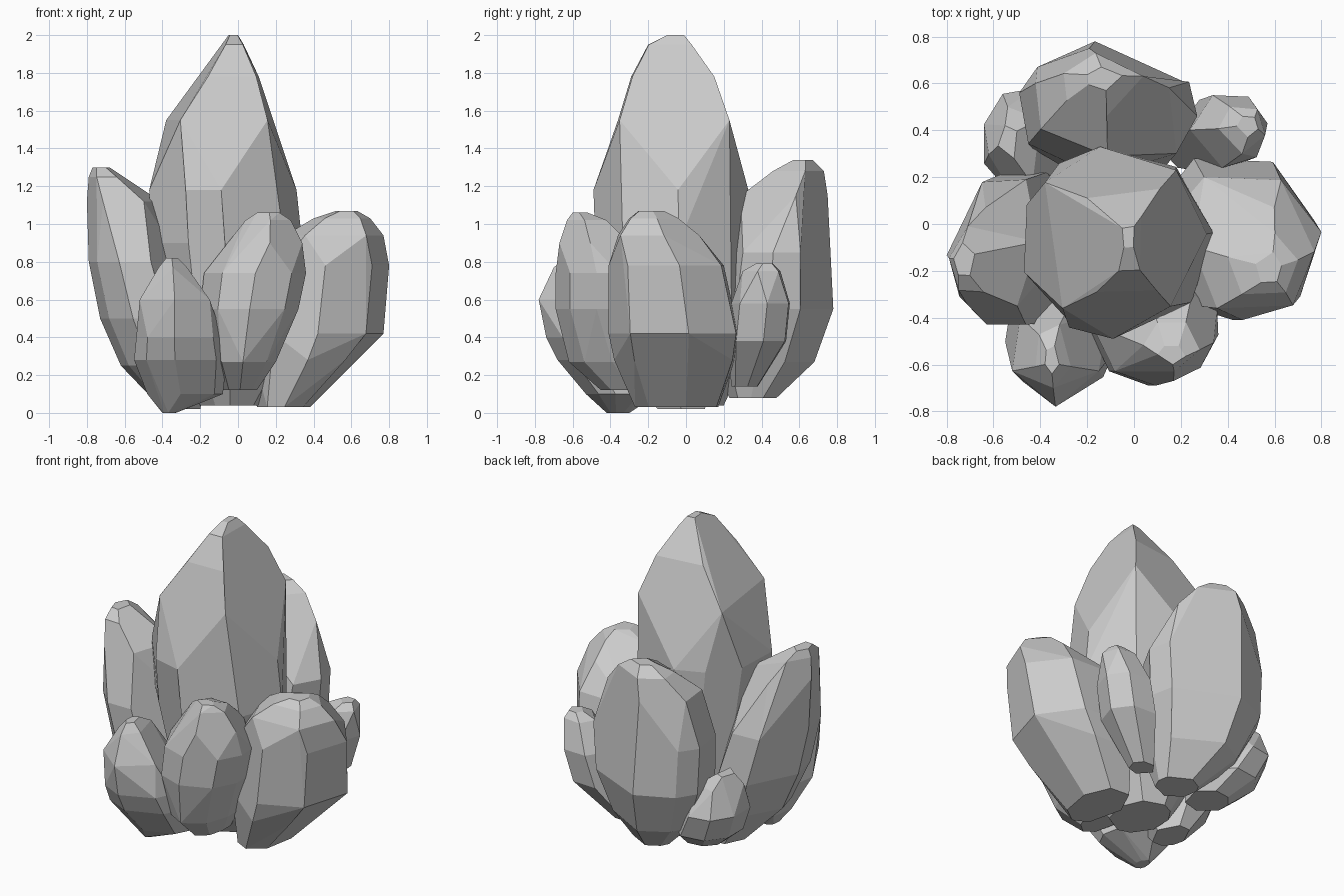
import bpy
import bmesh
import math

default_cube = bpy.data.objects.get("Cube")
if default_cube:
    bpy.data.objects.remove(default_cube, do_unlink=True)


def make_material(name, rgb):
    material = bpy.data.materials.new(name)
    material.use_nodes = True
    colour = (*rgb, 1)
    material.diffuse_color = colour
    shader = material.node_tree.nodes["Principled BSDF"]
    shader.inputs["Base Color"].default_value = colour
    shader.inputs["Roughness"].default_value = 0.9
    return material


stone_grey = make_material("stone grey", (0.6, 0.6, 0.6))


def fit(values, low, high):
    """Spread an outline's coordinates so that they span exactly low to high."""
    smallest, largest = min(values), max(values)
    scale = (high - low) / (largest - smallest)
    return [low + (value - smallest) * scale for value in values]


def add_sections(bm, corners, sections):
    """Place one outline, given by its corner directions, at several sections.

    Each section is (height, left, right, front, back).
    """
    angles = [math.radians(corner) for corner in corners]
    for height, left, right, front, back in sections:
        xs = fit([math.cos(angle) for angle in angles], left, right)
        ys = fit([math.sin(angle) for angle in angles], front, back)
        for x, y in zip(xs, ys):
            bm.verts.new((x, y, height))


def crystal(name, tip_corners, tip_sections, body_corners, body_sections):
    """Convex stone: a tip with few facets above a body with more facets."""
    bm = bmesh.new()
    add_sections(bm, tip_corners, tip_sections)
    add_sections(bm, body_corners, body_sections)

    # Wrap the sections, discard buried points, merge nearly flat facets
    hull = bmesh.ops.convex_hull(bm, input=bm.verts[:])
    buried = {item for key in ("geom_interior", "geom_unused") for item in hull[key]
              if isinstance(item, bmesh.types.BMVert)}
    bmesh.ops.delete(bm, geom=list(buried), context="VERTS")
    bmesh.ops.dissolve_limit(bm, angle_limit=math.radians(9),
                             verts=bm.verts[:], edges=bm.edges[:])
    bmesh.ops.recalc_face_normals(bm, faces=bm.faces[:])

    mesh = bpy.data.meshes.new(name)
    bm.to_mesh(mesh)
    bm.free()
    mesh.materials.append(stone_grey)
    obj = bpy.data.objects.new(name, mesh)
    bpy.context.collection.objects.link(obj)


# Tall central spire, four-sided towards the tip
crystal("central_spire", [45, 145, -128, -50], [
    (2, -.05, 0, -.1, -.01),
    (1.95, -.08, .03, -.2, .03),
    (1.78, -.2, .11, -.29, .15),
    (1.55, -.38, .18, -.36, .23),
], [5, 50, 98, 125, 157, -162, -118, -90, -40], [
    (1.18, -.47, .31, -.49, .33),
    (.9, -.46, .34, -.48, .33),
    (.3, -.36, .3, -.36, .32),
    (.04, -.2, .12, -.2, .2),
])

# Large stones around the spire
crystal("back_crystal", [-85, 15, 100, 160, -150], [
    (1.34, -.2, -.05, .57, .67),
    (1.28, -.3, .04, .46, .73),
    (1.15, -.42, .15, .29, .75),
], [-40, -5, 25, 98, 140, 165, -150, -95], [
    (.85, -.49, .27, .2, .77),
    (.55, -.47, .25, .17, .78),
    (.27, -.35, .18, .13, .68),
    (.08, -.15, .1, .23, .48),
])
crystal("left_crystal", [10, 70, 165, -125, -50], [
    (1.07, .52, .63, -.25, -.12),
    (1.03, .4, .7, -.3, -.04),
    (.94, .25, .77, -.36, .07),
], [10, 60, 115, 170, -127, -88, -43], [
    (.78, .1, .8, -.41, .2),
    (.42, .05, .77, -.41, .28),
    (.28, .08, .64, -.38, .26),
    (.03, .1, .38, -.27, .17),
])
crystal("right_crystal", [20, 100, 175, -125, -60], [
    (1.3, -.77, -.68, -.22, -.08),
    (1.25, -.79, -.6, -.29, -.01),
    (1.12, -.8, -.41, -.35, .07),
], [0, 70, 115, 180, -145, -110, -70], [
    (.8, -.79, -.3, -.43, .19),
    (.5, -.73, -.2, -.42, .22),
    (.25, -.62, -.15, -.35, .16),
    (.02, -.4, -.2, -.15, .1),
])

# Medium stones at the front
crystal("front_crystal", [-85, -10, 60, 120, 180], [
    (1.06, .1, .22, -.6, -.52),
    (1.02, .04, .28, -.63, -.42),
    (.9, -.04, .34, -.67, -.3),
], [180, -130, -90, -45, -10, 15, 60, 120], [
    (.74, -.18, .36, -.69, -.2),
    (.55, -.2, .32, -.69, -.2),
    (.27, -.15, .2, -.62, -.1),
    (.12, -.08, .1, -.45, -.1),
])
crystal("front_right_crystal", [-160, -90, -20, 70, 140], [
    (.82, -.38, -.32, -.64, -.52),
    (.77, -.42, -.27, -.7, -.43),
    (.6, -.52, -.15, -.78, -.33),
], [-165, -135, -96, -40, -10, 30, 90, 148], [
    (.4, -.54, -.08, -.74, -.25),
    (.28, -.55, -.06, -.68, -.2),
    (.1, -.48, -.08, -.53, -.15),
    (0, -.4, -.33, -.42, -.3),
])

# Small stones at the back
crystal("back_left_crystal", [-90, -15, 50, 120, 180], [
    (.79, .44, .53, .37, .46),
    (.75, .36, .56, .3, .5),
], [-100, -45, 10, 60, 115, 180], [
    (.58, .24, .57, .24, .55),
    (.38, .18, .52, .22, .53),
    (.14, .12, .28, .24, .38),
])
crystal("back_right_pebble", [-60, 40, 110, 190], [
    (.63, -.58, -.5, .28, .42),
    (.56, -.62, -.4, .17, .5),
], [-100, -50, 20, 75, 120, 160, 200], [
    (.4, -.64, -.3, .1, .58),
    (.24, -.58, -.2, .1, .54),
    (.13, -.45, -.2, .15, .4),
])
